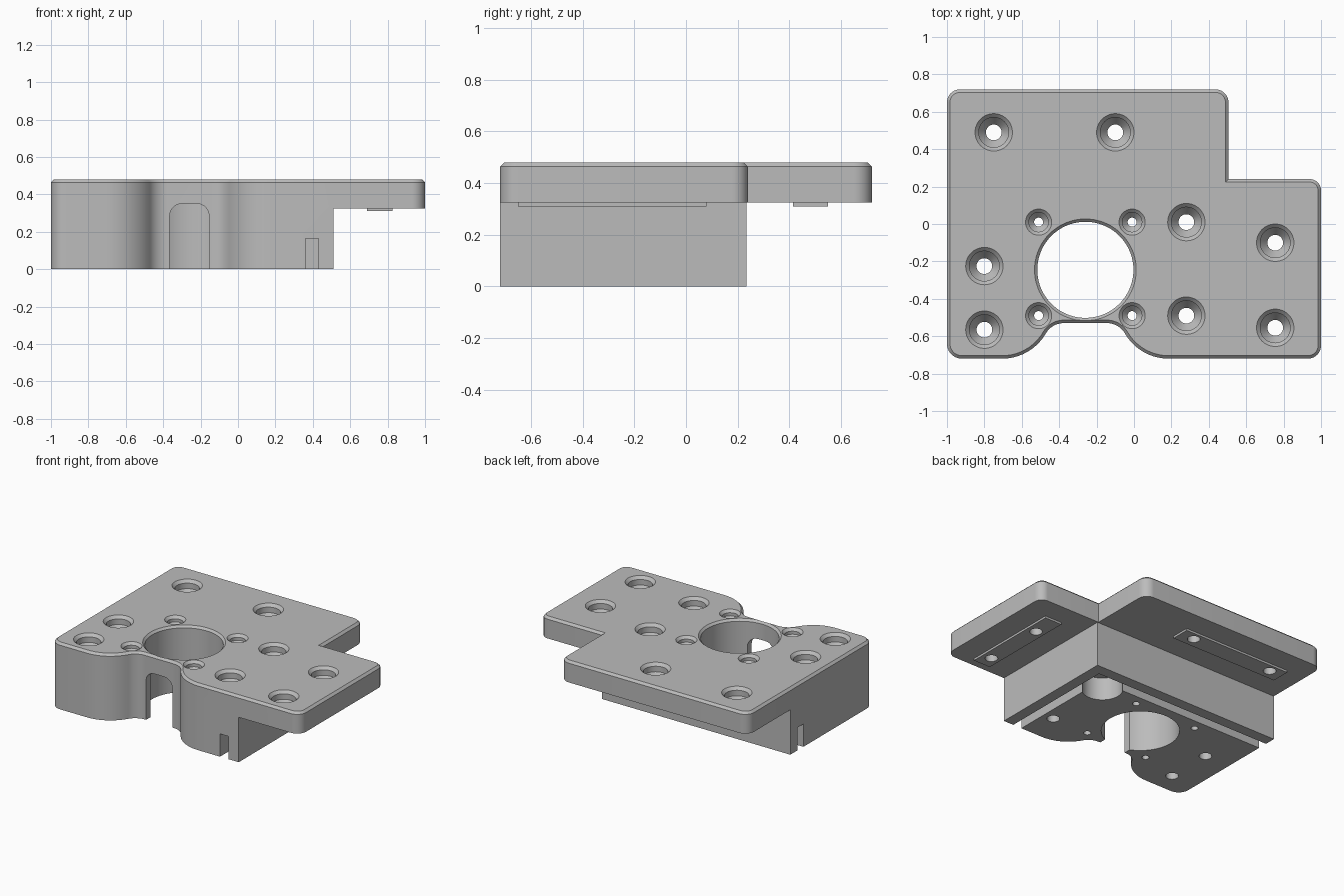
import bpy, bmesh
from math import sin, cos, radians, pi
from mathutils import Vector

if "Cube" in bpy.data.objects:
    bpy.data.objects.remove(bpy.data.objects["Cube"])

TOP, SHELF = 0.48, 0.325
grey = bpy.data.materials.new("plain grey")
grey.use_nodes = True
grey.diffuse_color = (0.5, 0.5, 0.5, 1)
grey.node_tree.nodes["Principled BSDF"].inputs["Base Color"].default_value = (0.5, 0.5, 0.5, 1)


def finish(bm, name):
    bmesh.ops.recalc_face_normals(bm, faces=bm.faces)
    mesh = bpy.data.meshes.new(name)
    bm.to_mesh(mesh)
    bm.free()
    mesh.materials.append(grey)
    obj = bpy.data.objects.new(name, mesh)
    bpy.context.collection.objects.link(obj)
    return obj


def box(name, lo, hi):
    bm = bmesh.new()
    bmesh.ops.create_cube(bm, size=1)
    for v in bm.verts:
        v.co = Vector([(a + b) / 2 + c * (b - a) for a, b, c in zip(lo, hi, v.co)])
    return finish(bm, name)


def prism(name, outline, direction, chamfer=0):
    bm = bmesh.new()
    face = bm.faces.new([bm.verts.new(p) for p in outline])
    geom = bmesh.ops.extrude_face_region(bm, geom=[face])["geom"]
    bmesh.ops.translate(bm, vec=direction, verts=[g for g in geom if isinstance(g, bmesh.types.BMVert)])
    if chamfer:
        bmesh.ops.recalc_face_normals(bm, faces=bm.faces)
        rim = [g for g in geom if isinstance(g, bmesh.types.BMEdge)]
        bmesh.ops.bevel(bm, geom=rim, offset=chamfer, segments=1, affect='EDGES')
    return finish(bm, name)


def lathe(name, centre, profile, sides=48):
    """Closed solid of revolution from (radius, height) pairs."""
    bm = bmesh.new()
    rings = [[bm.verts.new((centre[0] + r * cos(2 * pi * i / sides),
                            centre[1] + r * sin(2 * pi * i / sides), z))
              for i in range(sides)] for r, z in profile]
    for a, b in zip(rings, rings[1:]):
        for i in range(sides):
            j = (i + 1) % sides
            bm.faces.new((a[i], a[j], b[j], b[i]))
    bm.faces.new(rings[0])
    bm.faces.new(rings[-1])
    return finish(bm, name)


def arc(cx, cy, r, start, end, n=10):
    return [(cx + r * cos(radians(start + (end - start) * i / n)),
             cy + r * sin(radians(start + (end - start) * i / n))) for i in range(n + 1)]


def cut(target, cutter):
    mod = target.modifiers.new("cut", 'BOOLEAN')
    mod.operation = 'DIFFERENCE'
    mod.solver = 'EXACT'
    mod.object = cutter
    bpy.context.view_layer.objects.active = target
    bpy.ops.object.modifier_apply(modifier=mod.name)


# Outline, counter-clockwise from the front corner, with the curved front recess
BORE = (-0.26, -0.245)
half = arc(-0.705, -0.45, 0.27, -90, -30) + arc(-0.376, -0.64, 0.11, 150, 90)[1:]
recess = half + [(2 * BORE[0] - x, y) for x, y in reversed(half)]
outline = (arc(-0.92, -0.64, 0.08, 180, 270) + recess
           + arc(0.93, -0.65, 0.07, -90, 0) + arc(0.94, 0.18, 0.06, 0, 90)
           + [(0.505, 0.24)]
           + arc(0.435, 0.65, 0.07, 0, 90) + arc(-0.93, 0.65, 0.07, 90, 180))
block = prism("mounting_block", [(x, y, 0) for x, y in outline], (0, 0, TOP), 0.016)

# Raised pads under the two overhangs
side_pad = box("side_pad", (0.69, -0.65, 0.31), (0.825, 0.08, SHELF + 0.005))
back_pad = box("back_pad", (-0.85, 0.415, 0.31), (0.01, 0.55, SHELF + 0.005))

# Space below the overhangs, and the L-shaped groove in the base
cutters = [
    box("side_space", (0.51, -2, -1), (2, 2, SHELF)),
    box("back_space", (-2, 0.235, -1), (2, 2, SHELF)),
    box("side_groove", (0.36, -2, -1), (0.43, 0.155, 0.165)),
    box("back_groove", (-2, 0.085, -1), (0.43, 0.155, 0.165)),
    lathe("corner_pocket", (0.28, 0.01), [(0.135, -1), (0.135, 0.165)]),
]

# Large bore with chamfered rim, and the round-cornered slot leading into it
cutters.append(lathe("bore", BORE, [(0.257, -1), (0.257, TOP - 0.015), (0.272, TOP), (0.272, 1)], 72))
slot = [(-0.365, -1), (-0.155, -1)] + arc(-0.22, 0.285, 0.065, 0, 90) + arc(-0.3, 0.285, 0.065, 90, 180)
cutters.append(prism("slot", [(x, -1, z) for x, z in slot], (0, 1 + BORE[1], 0)))

# Countersunk screw holes
for x, y in [(-0.75, 0.49), (-0.1, 0.49), (0.28, 0.01), (0.28, -0.49), (0.755, -0.1),
             (0.755, -0.555), (-0.8, -0.225), (-0.8, -0.565)]:
    cutters.append(lathe("screw_hole", (x, y), [(0.042, -1), (0.042, 0.37), (0.08, 0.42),
                                                (0.08, TOP - 0.02), (0.1, TOP), (0.1, 1)]))
for dx in (-0.25, 0.25):
    for dy in (-0.25, 0.25):
        cutters.append(lathe("small_hole", (BORE[0] + dx, BORE[1] + 0.005 + dy),
                             [(0.024, -1), (0.024, 0.41), (0.052, 0.44),
                              (0.052, TOP - 0.018), (0.07, TOP), (0.07, 1)], 32))

for c in cutters:
    cut(block, c)
    if c.name.startswith("screw_hole"):
        cut(side_pad, c)
        cut(back_pad, c)
for c in cutters:
    bpy.data.objects.remove(c)

# Smooth curved walls, keep edges crisp
bpy.ops.object.select_all(action='DESELECT')
for obj in (block, side_pad, back_pad):
    obj.select_set(True)
bpy.context.view_layer.objects.active = block
bpy.ops.object.shade_smooth_by_angle(angle=radians(25))
